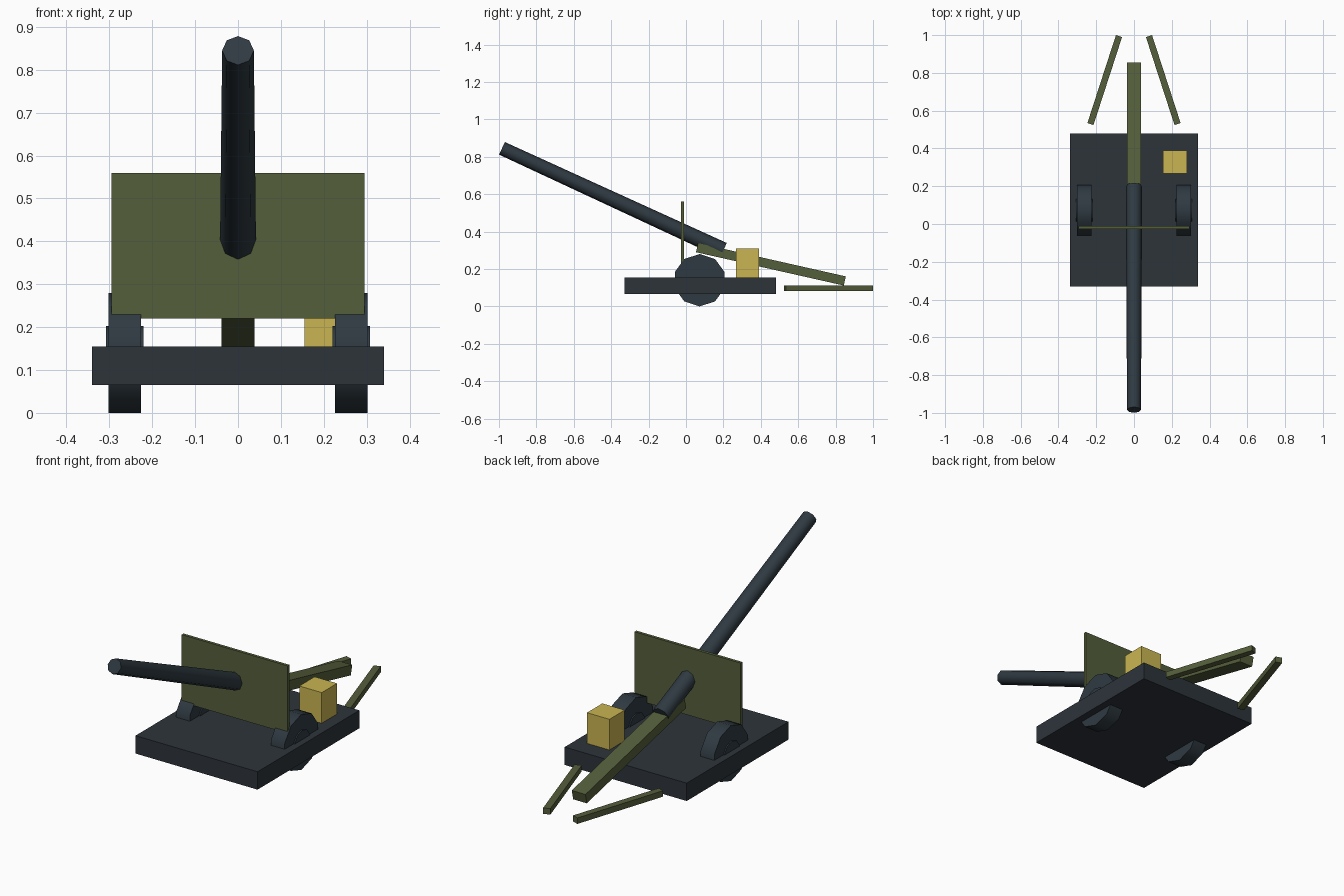
import bpy
from math import radians, pi
from mathutils import Vector, Matrix

if "Cube" in bpy.data.objects:
    bpy.data.objects.remove(bpy.data.objects["Cube"])


def material(name, rgb):
    m = bpy.data.materials.new(name)
    m.use_nodes = True
    m.diffuse_color = (*rgb, 1)
    m.node_tree.nodes["Principled BSDF"].inputs["Base Color"].default_value = (*rgb, 1)
    return m


dark_grey = material("dark grey", (0.026, 0.034, 0.042))
gun_steel = material("gun steel", (0.028, 0.042, 0.053))
olive = material("olive green", (0.089, 0.112, 0.043))
ochre = material("ochre yellow", (0.584, 0.462, 0.084))


def finish(name, mat):
    ob = bpy.context.object
    ob.name = ob.data.name = name
    ob.data.materials.append(mat)
    return ob


def box(name, mat, centre, size, rot=(0, 0, 0)):
    bpy.ops.mesh.primitive_cube_add(size=1, location=centre, rotation=rot)
    ob = finish(name, mat)
    ob.scale = size
    return ob


def tube(name, mat, start, end, r1, r2, sides, turn=0):
    """Faceted tapered tube between two points, smooth along its side."""
    a, b = Vector(start), Vector(end)
    axis = b - a
    bpy.ops.mesh.primitive_cone_add(vertices=sides, radius1=r1, radius2=r2,
                                    depth=axis.length)
    ob = finish(name, mat)
    ob.data.transform(Matrix.Rotation(turn, 4, "Z"))
    ob.rotation_euler = axis.to_track_quat("Z", "Y").to_euler()
    ob.location = (a + b) / 2
    bpy.ops.object.shade_smooth_by_angle(angle=radians(50))
    return ob


# Platform, shield and ammunition crate
box("platform", dark_grey, (0, 0.075, 0.11), (0.68, 0.81, 0.09))
box("shield", olive, (0, -0.019, 0.39), (0.59, 0.015, 0.34))
box("ammunition_crate", ochre, (0.217, 0.328, 0.232), (0.125, 0.122, 0.155))

# Tapered barrel through the shield
tube("barrel", gun_steel, (0, 0.2, 0.3), (0, -0.984, 0.845), 0.043, 0.037, 8)

# Sloping trail beam behind the barrel
box("trail_beam", olive, (0, 0.454, 0.225), (0.076, 0.81, 0.05), (radians(-12.7), 0, 0))

# Wheels with hubs, and the splayed ground legs, on both sides
for side, s in (("left", 1), ("right", -1)):
    for part, radius, half in (("wheel", 0.14, 0.038), ("hub", 0.063, 0.044)):
        x = s * 0.264
        tube(f"{side}_{part}", gun_steel, (x - half, 0.073, 0.14),
             (x + half, 0.073, 0.14), radius, radius, 10)
    box(f"{side}_ground_leg", olive, (s * 0.155, 0.762, 0.098),
        (0.034, 0.49, 0.03), (0, 0, s * radians(18)))
